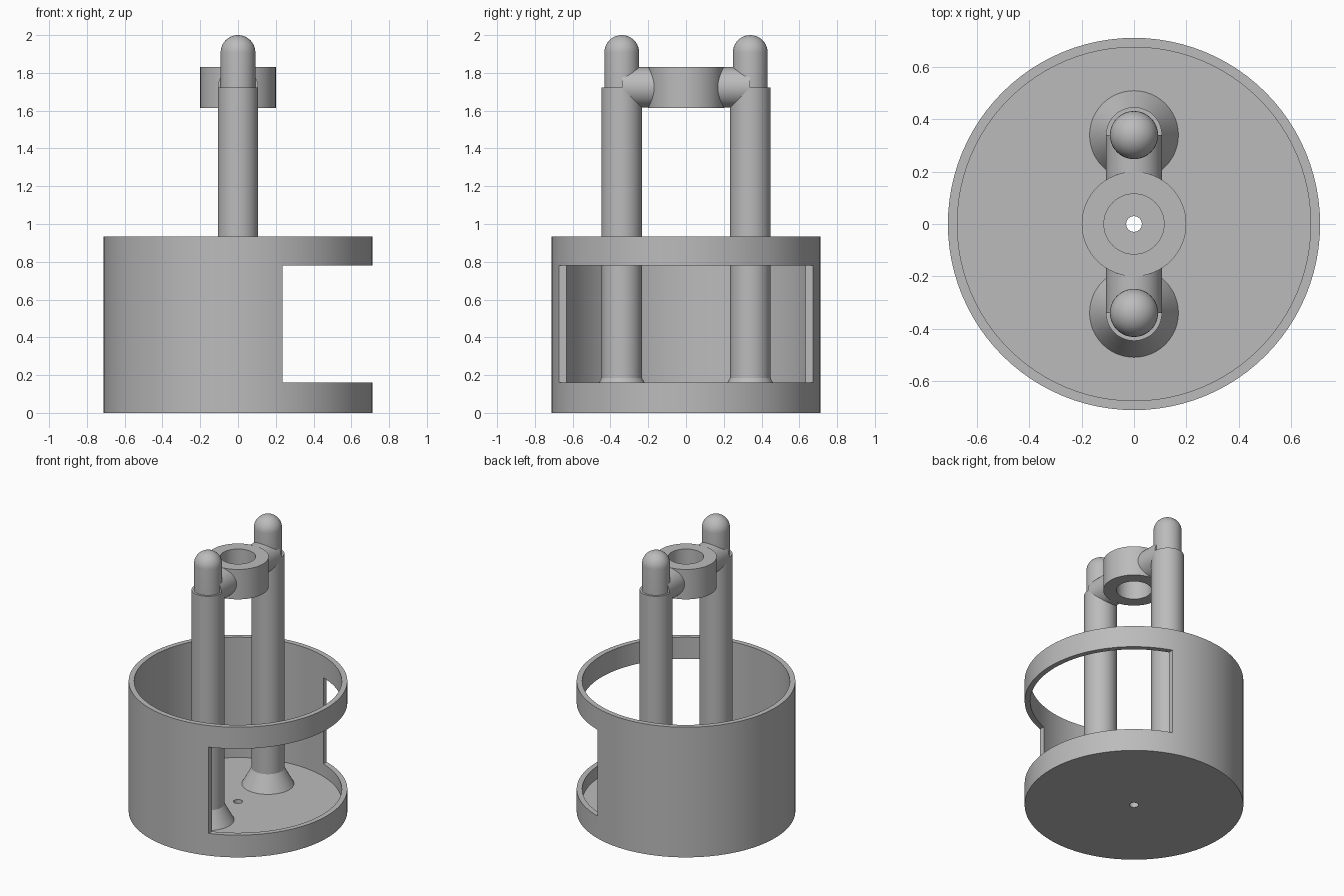
import bpy, bmesh, math
from mathutils import Matrix

if "Cube" in bpy.data.objects:
    bpy.data.objects.remove(bpy.data.objects["Cube"])

grey = bpy.data.materials.new("plain grey")
grey.diffuse_color = (0.5, 0.5, 0.5, 1)
grey.use_nodes = True
grey.node_tree.nodes["Principled BSDF"].inputs["Base Color"].default_value = grey.diffuse_color


def finish(name, bm):
    bmesh.ops.remove_doubles(bm, verts=bm.verts, dist=1e-5)
    bmesh.ops.recalc_face_normals(bm, faces=bm.faces)
    mesh = bpy.data.meshes.new(name)
    bm.to_mesh(mesh)
    bm.free()
    mesh.materials.append(grey)
    ob = bpy.data.objects.new(name, mesh)
    bpy.context.collection.objects.link(ob)
    return ob


def lathe(name, profile, segs, closed=False, y=0):
    """Spin an (r, z) profile around the vertical axis."""
    bm = bmesh.new()
    verts = [bm.verts.new((r, 0, z)) for r, z in profile]
    edges = [bm.edges.new(p) for p in zip(verts, verts[1:])]
    if closed:
        edges.append(bm.edges.new((verts[-1], verts[0])))
    bmesh.ops.spin(bm, geom=verts + edges, cent=(0, 0, 0), axis=(0, 0, 1),
                   angle=2 * math.pi, steps=segs)
    bmesh.ops.translate(bm, verts=bm.verts, vec=(0, y, 0))
    return finish(name, bm)


def boolean(ob, other, operation):
    bpy.context.view_layer.objects.active = ob
    mod = ob.modifiers.new(operation, 'BOOLEAN')
    mod.object, mod.operation, mod.solver = other, operation, 'EXACT'
    bpy.ops.object.modifier_apply(modifier=mod.name)
    bpy.data.objects.remove(other)


def smooth(ob):
    bpy.ops.object.select_all(action='DESELECT')
    ob.select_set(True)
    bpy.context.view_layer.objects.active = ob
    bpy.ops.object.shade_smooth_by_angle(angle=math.radians(25))


# Cup: thin wall, floor with a small drain hole
R, WALL, FLOOR, TOP = 0.712, 0.036, 0.07, 0.935
cup = lathe("cup", [(0.03, 0), (R, 0), (R, TOP), (R - WALL, TOP),
                    (R - WALL, FLOOR), (0.03, FLOOR)], 96, closed=True)

# Window through the right side of the cup wall
bm = bmesh.new()
bmesh.ops.create_cube(bm, size=1, matrix=Matrix.Translation((0.735, 0, 0.47))
                      @ Matrix.Diagonal((1, 2, 0.62, 1)))
boolean(cup, finish("window_cutter", bm), 'DIFFERENCE')
smooth(cup)

# Posts: flared foot, shaft, step and round-topped pin
POST_Y, SHAFT, PIN, STEP = 0.34, 0.107, 0.092, 1.723
dome = [(PIN * math.cos(a), 2 - PIN + PIN * math.sin(a))
        for a in (math.pi / 2 * i / 10 for i in range(10))]
post_profile = [(0, 0.04), (0.17, 0.04), (0.17, FLOOR), (SHAFT, 0.185),
                (SHAFT, STEP), (PIN, STEP)] + dome + [(0, 2)]

# Ring held between the two posts
ring = lathe("ring", [(0.115, 1.615), (0.2, 1.615), (0.2, 1.83),
                      (0.115, 1.83)], 64, closed=True)

for side, label in ((-1, "front"), (1, "back")):
    post = lathe(label + "_post", post_profile, 48, y=side * POST_Y)
    # Round arm from the post axis into the ring wall
    bm = bmesh.new()
    inner = 0.155
    bmesh.ops.create_cone(
        bm, cap_ends=True, segments=48, radius1=SHAFT, radius2=SHAFT,
        depth=POST_Y - inner,
        matrix=Matrix.Translation((0, side * (POST_Y + inner) / 2, STEP))
        @ Matrix.Rotation(math.pi / 2, 4, 'X'))
    arm = finish(label + "_arm", bm)
    for ob in (post, arm):
        smooth(ob)
smooth(ring)
